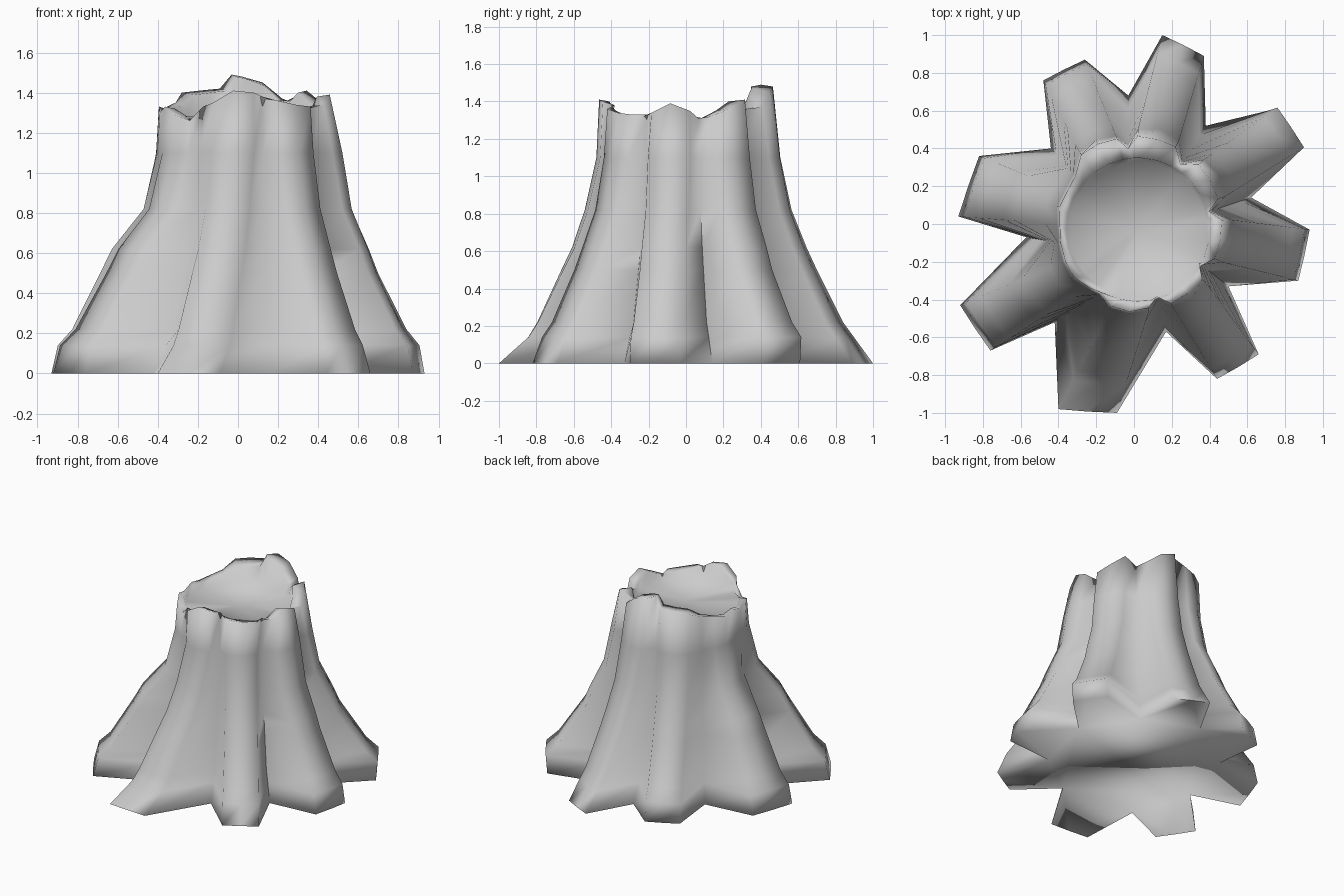
import bpy, bmesh, math
from mathutils import Vector

if "Cube" in bpy.data.objects:
    bpy.data.objects.remove(bpy.data.objects["Cube"])

# One entry per root, counter-clockwise: base tip corners, base valley after it,
# trunk radius, twist towards the trunk, toe bulge, mid bulge, rim heights
ROOTS = [
    ((-.92, -.43), (-.76, -.67), (-.42, -.52), .43, 8, 1, .10, (1.33, 1.29, 1.26, 1.33)),
    ((-.40, -.98), (-.09, -1.0), (.17, -.57), .47, 11, -.9, -.05, (1.35, 1.41, 1.40, 1.38)),
    ((.44, -.82), (.66, -.69), (.50, -.33), .49, 2, .4, 0, (1.36, 1.34, 1.33, 1.33)),
    ((.87, -.30), (.93, -.03), (.62, .14), .52, 0, 1, .03, (1.34, 1.39, 1.35, 1.31)),
    ((.89, .40), (.75, .61), (.38, .52), .51, -2, 1.7, .03, (1.32, 1.36, 1.41, 1.36)),
    ((.37, .89), (.15, 1.0), (-.03, .68), .51, 0, -.2, -.02, (1.37, 1.45, 1.48, 1.49)),
    ((-.26, .87), (-.48, .76), (-.44, .40), .48, 0, 1, .03, (1.42, 1.41, 1.40, 1.35)),
    ((-.82, .36), (-.93, .04), (-.57, -.07), .41, 0, 1, .12, (1.33, 1.31, 1.33, 1.30)),
]
# height, spread of the roots, spread of the valleys, extra toe spread, mid bulge weight
LEVELS = [(0, 1, 1, 0, 0), (.14, .82, .75, .12, 0), (.22, .70, .58, .08, .2),
          (.5, .42, .35, 0, 1), (.62, .31, .26, 0, 1), (.82, .13, .14, 0, 0),
          (1.1, .01, .03, 0, 0)]
MID = Vector((.02, -.03))


def polar(deg, r):
    return Vector((r * math.cos(math.radians(deg)), r * math.sin(math.radians(deg))))


def angle(v):
    return math.degrees(math.atan2(v.y, v.x))


# base outline and matching fluted trunk outline
centres = [angle(Vector(r[0]) + Vector(r[1])) + r[4] for r in ROOTS]
base, trunk, toes, bulges, rim = [], [], [], [], []
for k, (a, b, v, r, twist, toe, bulge, heights) in enumerate(ROOTS):
    a, b, v = Vector(a), Vector(b), Vector(v)
    c = centres[k]
    gap = (centres[(k + 1) % len(ROOTS)] - c) % 360
    base += [a, (a + b) / 2 * 1.003, b, v]
    trunk += [polar(c - 13, r * .98), polar(c, r * 1.01), polar(c + 13, r * .98),
              polar(c + gap / 2, .41)]
    toes += [toe, toe, toe, 0]
    bulges += [bulge, bulge, bulge, 0]
    rim += heights

N = len(base)
bm = bmesh.new()
rings = []
for z, f, g, extra, mid in LEVELS:
    ring = []
    for i in range(N):
        k = g if i % 4 == 3 else f + extra * toes[i] + mid * bulges[i]
        p = trunk[i].lerp(base[i], k)
        ring.append(bm.verts.new((p.x, p.y, z)))
    rings.append(ring)

# jagged bark rim, its inner lip and the edge of the sunken cut
ring = []
for p, h in zip(trunk, rim):
    q = p.normalized() * min(p.length * .98, .465)
    ring.append(bm.verts.new((q.x, q.y, h)))
rings.append(ring)
for r, drop in ((.38, .01), (.36, None)):
    ring = []
    for p, h in zip(trunk, rim):
        q = MID + p.normalized() * r
        ring.append(bm.verts.new((q.x, q.y, 1.28 if drop is None else h - drop)))
    rings.append(ring)

for lo, hi in zip(rings, rings[1:]):
    for i in range(N):
        j = (i + 1) % N
        bm.faces.new((lo[i], lo[j], hi[j], hi[i]))

# cut wood surface and underside
centre = bm.verts.new((MID.x, MID.y, 1.27))
for i in range(N):
    bm.faces.new((rings[-1][i], rings[-1][(i + 1) % N], centre))
bm.faces.new(rings[0][::-1])
bmesh.ops.recalc_face_normals(bm, faces=bm.faces)

mesh = bpy.data.meshes.new("tree_stump")
bm.to_mesh(mesh)
bm.free()
stump = bpy.data.objects.new("tree_stump", mesh)
bpy.context.collection.objects.link(stump)
bpy.context.view_layer.objects.active = stump
stump.select_set(True)
bpy.ops.object.shade_smooth_by_angle(angle=math.radians(110))
